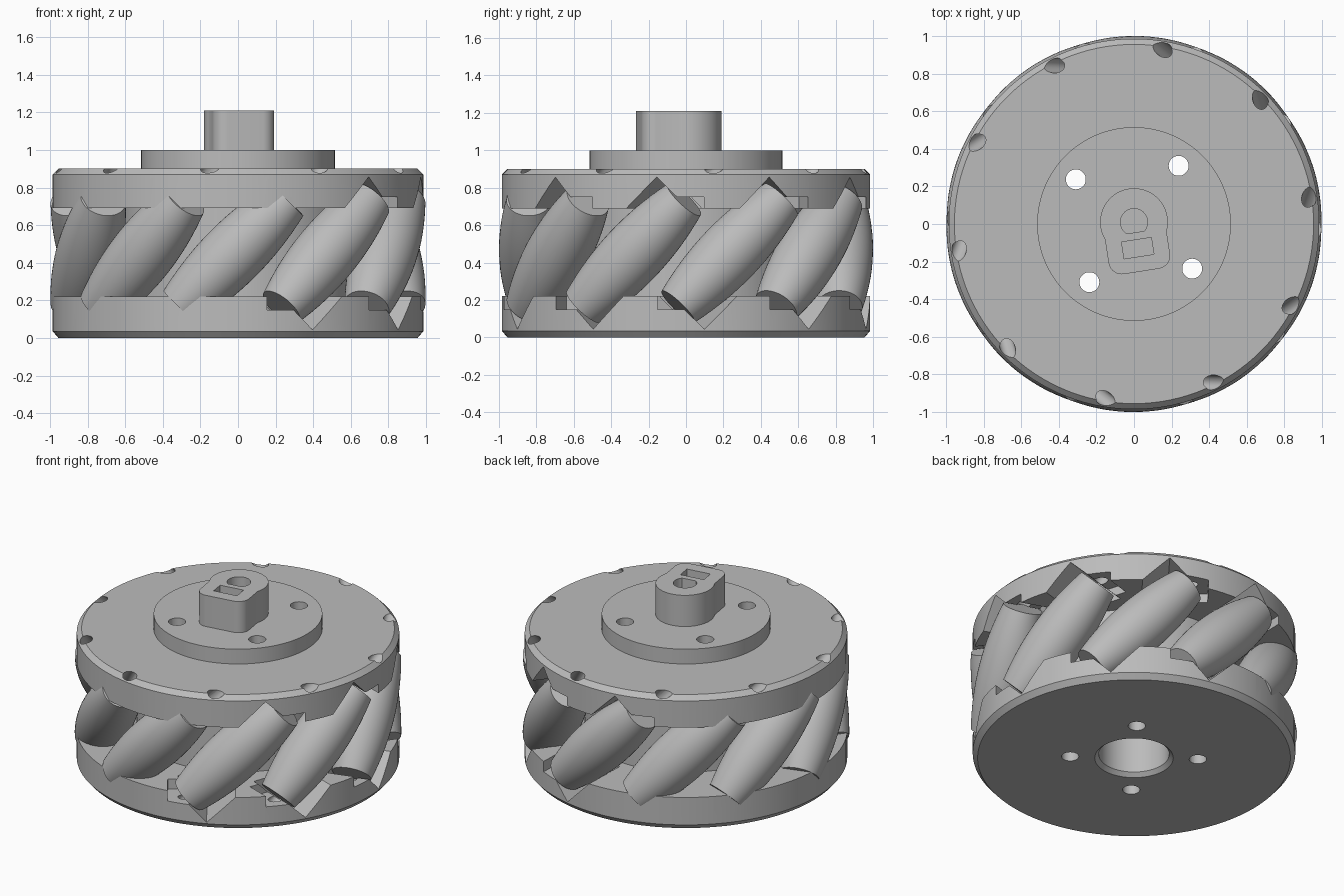
import bpy, bmesh
from math import radians, sqrt, pi, cos, sin
from mathutils import Matrix, Vector

cube = bpy.data.objects.get("Cube")
if cube:
    bpy.data.objects.remove(cube)

grey = bpy.data.materials.new("plain grey")
grey.use_nodes = True
grey.diffuse_color = (0.5, 0.5, 0.5, 1)
grey.node_tree.nodes["Principled BSDF"].inputs["Base Color"].default_value = (0.5, 0.5, 0.5, 1)

I = Matrix.Identity(4)


def finish(name, bm, matrix=I):
    bm.transform(matrix)
    bmesh.ops.recalc_face_normals(bm, faces=bm.faces)
    mesh = bpy.data.meshes.new(name)
    bm.to_mesh(mesh)
    bm.free()
    mesh.materials.append(grey)
    ob = bpy.data.objects.new(name, mesh)
    bpy.context.collection.objects.link(ob)
    return ob


def lathe(name, profile, steps, matrix=I):
    """Revolve (radius, height) points about z; ends lie on the axis."""
    bm = bmesh.new()
    vs = [bm.verts.new((r, 0, z)) for r, z in profile]
    es = [bm.edges.new(pair) for pair in zip(vs, vs[1:])]
    bmesh.ops.spin(bm, geom=vs + es, axis=(0, 0, 1), cent=(0, 0, 0),
                   angle=2 * pi, steps=steps)
    bmesh.ops.remove_doubles(bm, verts=bm.verts, dist=1e-5)
    return finish(name, bm, matrix)


def rod(name, r, z0, z1, steps=32, matrix=I):
    return lathe(name, [(0, z0), (r, z0), (r, z1), (0, z1)], steps, matrix)


def box(name, lo, hi, matrix=I):
    bm = bmesh.new()
    bmesh.ops.create_cube(bm, size=1)
    lo, hi = Vector(lo), Vector(hi)
    for v in bm.verts:
        v.co = [(a + b) / 2 + c * (b - a) for a, b, c in zip(lo, hi, v.co)]
    return finish(name, bm, matrix)


def prism(name, points, z0, z1, matrix=I):
    bm = bmesh.new()
    face = bm.faces.new([bm.verts.new((x, y, z0)) for x, y in points])
    top = bmesh.ops.extrude_face_region(bm, geom=[face])["geom"]
    bmesh.ops.translate(bm, vec=(0, 0, z1 - z0),
                        verts=[v for v in top if isinstance(v, bmesh.types.BMVert)])
    return finish(name, bm, matrix)


def arc(cx, cy, r, a0, a1, n):
    return [(cx + r * cos(radians(a0 + (a1 - a0) * i / n)),
             cy + r * sin(radians(a0 + (a1 - a0) * i / n))) for i in range(n + 1)]


def boolean(target, tool, operation="DIFFERENCE"):
    tool.hide_render = True
    mod = target.modifiers.new("cut", "BOOLEAN")
    mod.operation, mod.solver, mod.object = operation, "EXACT", tool
    bpy.context.view_layer.objects.active = target
    bpy.ops.object.modifier_apply(modifier=mod.name)
    bpy.data.objects.remove(tool)


# Wheel body: two chamfered plates joined by a core
R, EDGE, MID = 0.985, 0.955, 0.45
body = lathe("wheel_body", [(0, 0), (EDGE, 0), (R, 0.035), (R, 0.22), (0.62, 0.22),
                            (0.62, 0.69), (R, 0.69), (R, 0.87), (EDGE, 0.9), (0, 0.9)], 120)
flange = rod("mounting_flange", 0.515, 0.89, 1.0, 96)
parts = [body, flange]

# Ten tilted barrel rollers, with their pockets and axle holes
AXIS_R, HALF = 0.83, 0.405
barrel = [(1 - sqrt(AXIS_R ** 2 + t * t / 2), t)
          for t in (HALF * (i / 8 - 1) for i in range(17))]
barrel = [(0, -HALF)] + barrel + [(0, HALF)]
for k in range(10):
    frame = Matrix.Rotation(radians(-19.7 + 36 * k), 4, "Z") @ Matrix.Translation((AXIS_R, 0, MID))
    tilt = frame @ Matrix.Rotation(radians(-45), 4, "X")
    boolean(body, box("pocket", (-0.16, -0.16, -0.415), (0.4, 0.16, 0.415), tilt))
    for flip in (0, pi):
        boolean(body, box("relief", (-0.11, 0.2, 0), (0.3, 0.42, 0.3),
                          frame @ Matrix.Rotation(flip, 4, "X")))
    boolean(body, rod("axle_hole", 0.04, -0.48, 0.85, 24, tilt))
    parts.append(lathe(f"roller_{k + 1}", barrel, 48, tilt))

# Centre bore with a countersunk mouth
boolean(body, lathe("bore", [(0, -0.02), (0.26, -0.02), (0.215, 0.025),
                             (0.215, 0.6), (0, 0.6)], 64))

# Four bolt holes through flange and body
for k in range(4):
    place = Matrix.Rotation(radians(52.5 + 90 * k), 4, "Z") @ Matrix.Translation((0.39, 0, 0))
    for target in (body, flange):
        boolean(target, rod("bolt_hole", 0.053, -0.1, 1.2, 32, place))

# Keyed hub: a round boss joined to a rounded block
turn = Matrix.Rotation(radians(8.8), 4, "Z")
hub = rod("keyed_hub", 0.18, 0.99, 1.21, 64, Matrix.Translation((0, 0.01, 0)))
block = ([(0.165, 0), (-0.165, 0)] + arc(-0.095, -0.185, 0.07, 180, 270, 8)
         + arc(0.095, -0.185, 0.07, 270, 360, 8))
boolean(hub, prism("hub_block", block, 0.99, 1.21, turn), "UNION")
boolean(hub, prism("shaft_socket", arc(0, 0.01, 0.072, -50 + 8.8, 230 + 8.8, 32), 1.06, 1.3))
boolean(hub, box("key_slot", (-0.08, -0.175, 1.06), (0.08, -0.085, 1.3), turn))
parts.append(hub)

# Smooth the round surfaces and keep the edges sharp
bpy.ops.object.select_all(action="DESELECT")
for ob in parts:
    ob.select_set(True)
bpy.context.view_layer.objects.active = body
bpy.ops.object.shade_smooth_by_angle(angle=radians(30))
